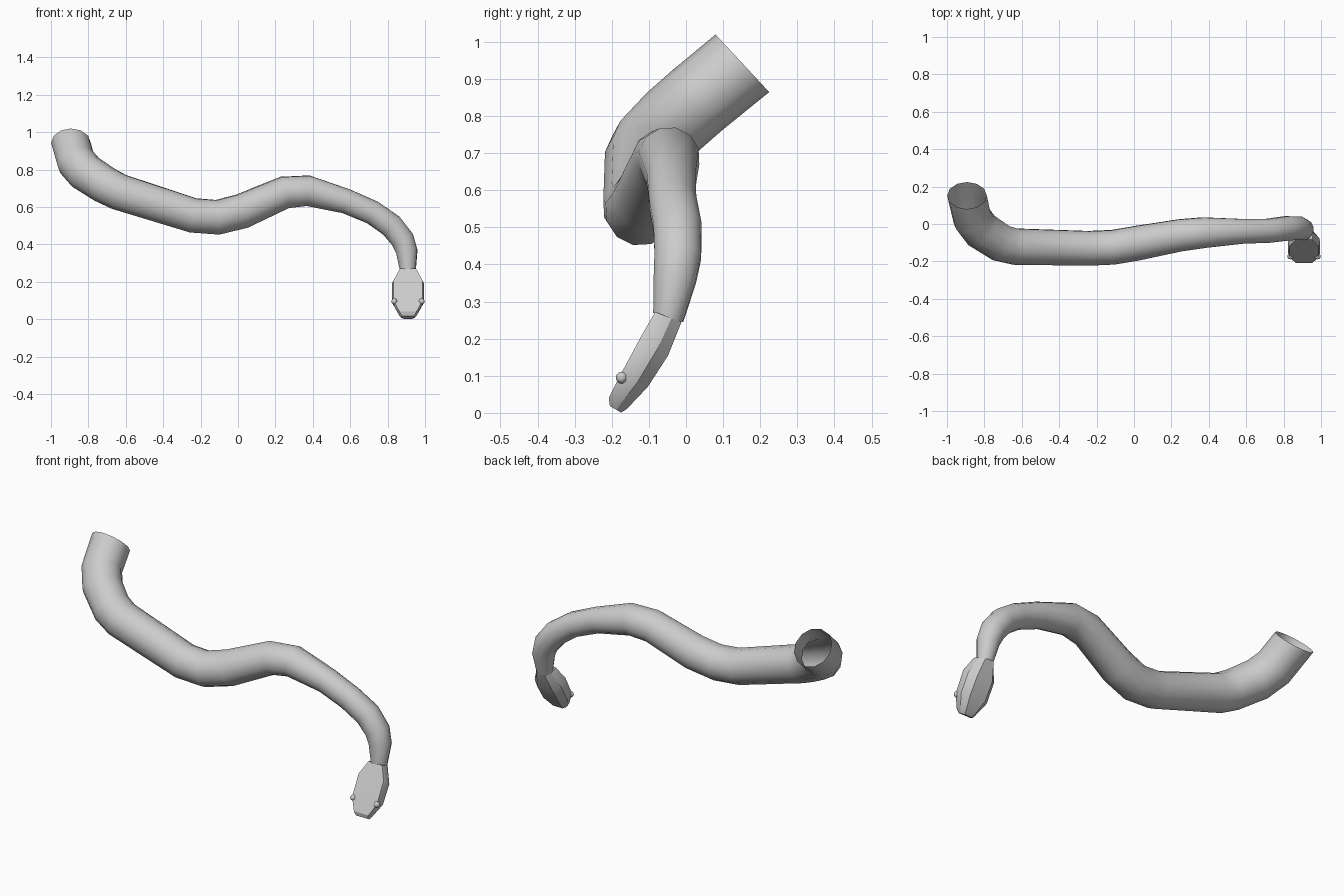
import bpy, bmesh, math
from mathutils import Vector

if "Cube" in bpy.data.objects:
    bpy.data.objects.remove(bpy.data.objects["Cube"])


def finish(name, rings, cap_start=False, cap_end=False, angle=40):
    """Loft a list of equal-sized point rings into one smooth object."""
    bm = bmesh.new()
    loops = [[bm.verts.new(p) for p in ring] for ring in rings]
    n = len(loops[0])
    for a, b in zip(loops, loops[1:]):
        for i in range(n):
            j = (i + 1) % n
            bm.faces.new((a[i], a[j], b[j], b[i]))
    if cap_start:
        bm.faces.new(loops[0][::-1])
    if cap_end:
        bm.faces.new(loops[-1])
    bmesh.ops.recalc_face_normals(bm, faces=bm.faces)
    mesh = bpy.data.meshes.new(name)
    bm.to_mesh(mesh)
    bm.free()
    obj = bpy.data.objects.new(name, mesh)
    bpy.context.collection.objects.link(obj)
    smooth(obj, angle)
    return obj


def smooth(obj, angle):
    bpy.ops.object.select_all(action='DESELECT')
    obj.select_set(True)
    bpy.context.view_layer.objects.active = obj
    bpy.ops.object.shade_smooth_by_angle(angle=math.radians(angle))


# Body: tapering open tube swept along the spine (x, y, z, radius)
spine = [
    (-0.893, 0.152, 0.942, 0.106), (-0.865, 0.03, 0.842, 0.105),
    (-0.815, -0.035, 0.785, 0.105), (-0.71, -0.103, 0.717, 0.102),
    (-0.635, -0.121, 0.68, 0.100), (-0.24, -0.13, 0.555, 0.095),
    (-0.11, -0.124, 0.545, 0.095), (0.02, -0.102, 0.577, 0.095),
    (0.25, -0.06, 0.678, 0.088), (0.375, -0.046, 0.687, 0.084),
    (0.58, -0.039, 0.63, 0.068), (0.72, -0.036, 0.57, 0.066),
    (0.82, -0.023, 0.50, 0.067), (0.88, -0.022, 0.425, 0.065),
    (0.903, -0.03, 0.36, 0.059), (0.908, -0.048, 0.257, 0.043),
]
SIDES = 12
pts = [Vector(s[:3]) for s in spine]
rings, side, prev = [], Vector((1, 0, 0)), None
for i, p in enumerate(pts):
    if i == 0:
        t = Vector((0, -0.73, -0.68))
    elif i == len(pts) - 1:
        t = Vector((0, -0.3, -0.95))
    else:
        t = (pts[i + 1] - p).normalized() + (p - pts[i - 1]).normalized()
    t.normalize()
    if prev is not None:
        side = prev.rotation_difference(t) @ side
    side = (side - t * side.dot(t)).normalized()
    up = t.cross(side)
    r = spine[i][3]
    rings.append([p + r * (math.cos(a) * side + math.sin(a) * up)
                  for a in (2 * math.pi * k / SIDES for k in range(SIDES))])
    prev = t
finish("body", rings)

# Head: flat-topped wedge, sections as (top y, z, underside y, z, half width)
CX = 0.909
sections = [
    (-0.083, 0.272, -0.012, 0.245, 0.047),
    (-0.120, 0.208, -0.048, 0.155, 0.086),
    (-0.178, 0.100, -0.103, 0.070, 0.086),
    (-0.208, 0.040, -0.160, 0.010, 0.050),
    (-0.205, 0.018, -0.175, 0.001, 0.038),
]
half = [(0.55, 0.0), (0.95, 0.38), (1.0, 0.68), (0.9, 1.0)]
outline = half + [(-u, v) for u, v in reversed(half)]
head = []
for ty, tz, by, bz, w in sections:
    top, low = Vector((CX, ty, tz)), Vector((CX, by, bz))
    head.append([low.lerp(top, v) + Vector((u * w, 0, 0)) for u, v in outline])
finish("head", head, cap_start=True, cap_end=True, angle=30)

# Eyes
for label, s in (("left", -1), ("right", 1)):
    bpy.ops.mesh.primitive_uv_sphere_add(
        segments=12, ring_count=8, radius=0.016,
        location=(CX + s * 0.073, -0.173, 0.095))
    eye = bpy.context.object
    eye.name = label + "_eye"
    smooth(eye, 60)
